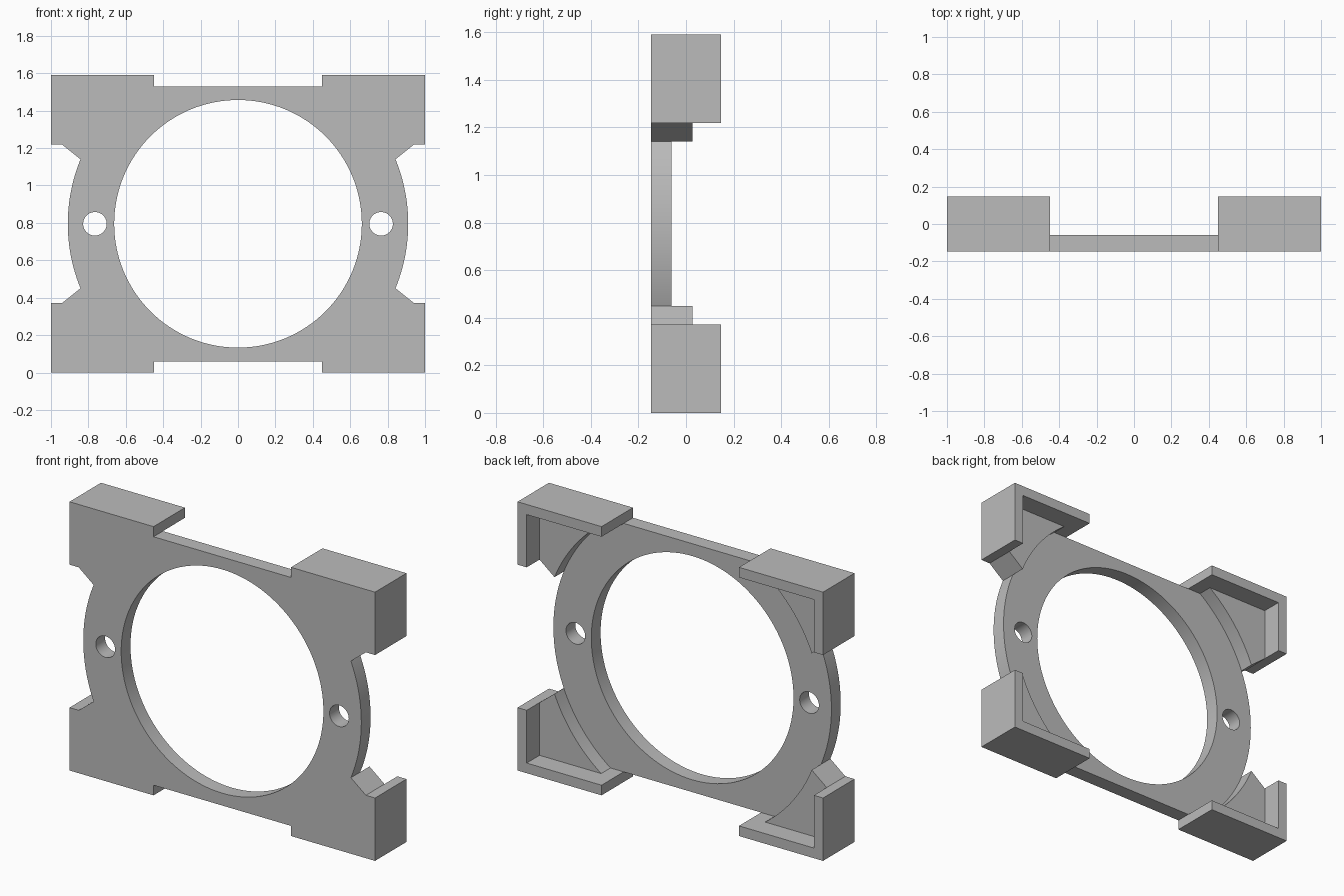
import bpy, bmesh
from math import asin, sqrt, cos, sin, tau, atan2, radians

cube = bpy.data.objects.get("Cube")
if cube:
    bpy.data.objects.remove(cube, do_unlink=True)

# Main dimensions
MID_Z = 0.795                 # height of the opening's centre
HALF_W, HALF_H = 1.0, 0.795
WALL = 0.06                   # thickness of the corner walls
FRONT, RING_BACK, WEB_BACK, BACK = -0.147, -0.06, 0.027, 0.147
R_OUT, R_IN = 0.91, 0.662
FLAT = HALF_H - WALL          # flat top and bottom of the ring
A_NOTCH = atan2(0.345, 0.842)
A_FLAT = asin(FLAT / R_OUT)

grey = bpy.data.materials.new("plain grey")
grey.use_nodes = True
colour = (0.5, 0.5, 0.5, 1)
grey.diffuse_color = colour
grey.node_tree.nodes["Principled BSDF"].inputs["Base Color"].default_value = colour


def arc(radius, start, end, steps, cx=0):
    return [(cx + radius * cos(start + (end - start) * i / steps),
             radius * sin(start + (end - start) * i / steps)) for i in range(steps + 1)]


def plate(name, outline, y0, y1):
    """Extrude an x-z outline, measured from the centre, from y0 to y1."""
    bm = bmesh.new()
    face = bm.faces.new([bm.verts.new((x, y0, z + MID_Z)) for x, z in outline])
    grown = bmesh.ops.extrude_face_region(bm, geom=[face])["geom"]
    verts = [g for g in grown if isinstance(g, bmesh.types.BMVert)]
    bmesh.ops.translate(bm, verts=verts, vec=(0, y1 - y0, 0))
    bmesh.ops.recalc_face_normals(bm, faces=bm.faces)
    mesh = bpy.data.meshes.new(name)
    bm.to_mesh(mesh)
    bm.free()
    mesh.materials.append(grey)
    obj = bpy.data.objects.new(name, mesh)
    bpy.context.collection.objects.link(obj)
    return obj


def activate(obj):
    bpy.ops.object.select_all(action="DESELECT")
    obj.select_set(True)
    bpy.context.view_layer.objects.active = obj


def cut(obj, radius, cx, steps):
    """Drill a round hole through the plate."""
    cutter = plate("hole_cutter", arc(radius, 0, tau, steps, cx)[:-1], -0.4, 0.4)
    cutter.hide_render = True
    mod = obj.modifiers.new("hole", "BOOLEAN")
    mod.operation, mod.solver, mod.object = "DIFFERENCE", "EXACT", cutter
    activate(obj)
    bpy.ops.object.modifier_apply(modifier=mod.name)
    bpy.data.objects.remove(cutter, do_unlink=True)


# Ring plate with flat top and bottom
corner_arc = arc(R_OUT, A_NOTCH, A_FLAT, 16)
side_arc = arc(R_OUT, -A_NOTCH, A_NOTCH, 24)
right = [(x, -z) for x, z in reversed(corner_arc)] + side_arc[1:-1] + corner_arc
ring = plate("ring_plate", right + [(-x, -z) for x, z in right], FRONT, RING_BACK)

# Central opening and the two screw holes
cut(ring, R_IN, 0, 128)
for side in (-1, 1):
    cut(ring, 0.063, side * 0.765, 40)
parts = [ring]

# Four corners: an L-shaped wall and the thick web that joins it to the ring
inner_x, low_z = HALF_W - WALL, 0.423
wall = [(0.45, FLAT), (0.45, HALF_H), (HALF_W, HALF_H),
        (HALF_W, low_z), (inner_x, low_z), (inner_x, FLAT)]
web = corner_arc + [(inner_x, FLAT), (inner_x, low_z)]
for sx, x_name in ((1, "left"), (-1, "right")):
    for sz, z_name in ((1, "upper"), (-1, "lower")):
        for part, outline, back in (("wall", wall, BACK), ("web", web, WEB_BACK)):
            shape = [(sx * x, sz * z) for x, z in outline]
            parts.append(plate(f"{z_name}_{x_name}_corner_{part}", shape, FRONT, back))

# Smooth the curved walls and keep the edges crisp
for obj in parts:
    activate(obj)
    bpy.ops.object.shade_smooth_by_angle(angle=radians(25))
